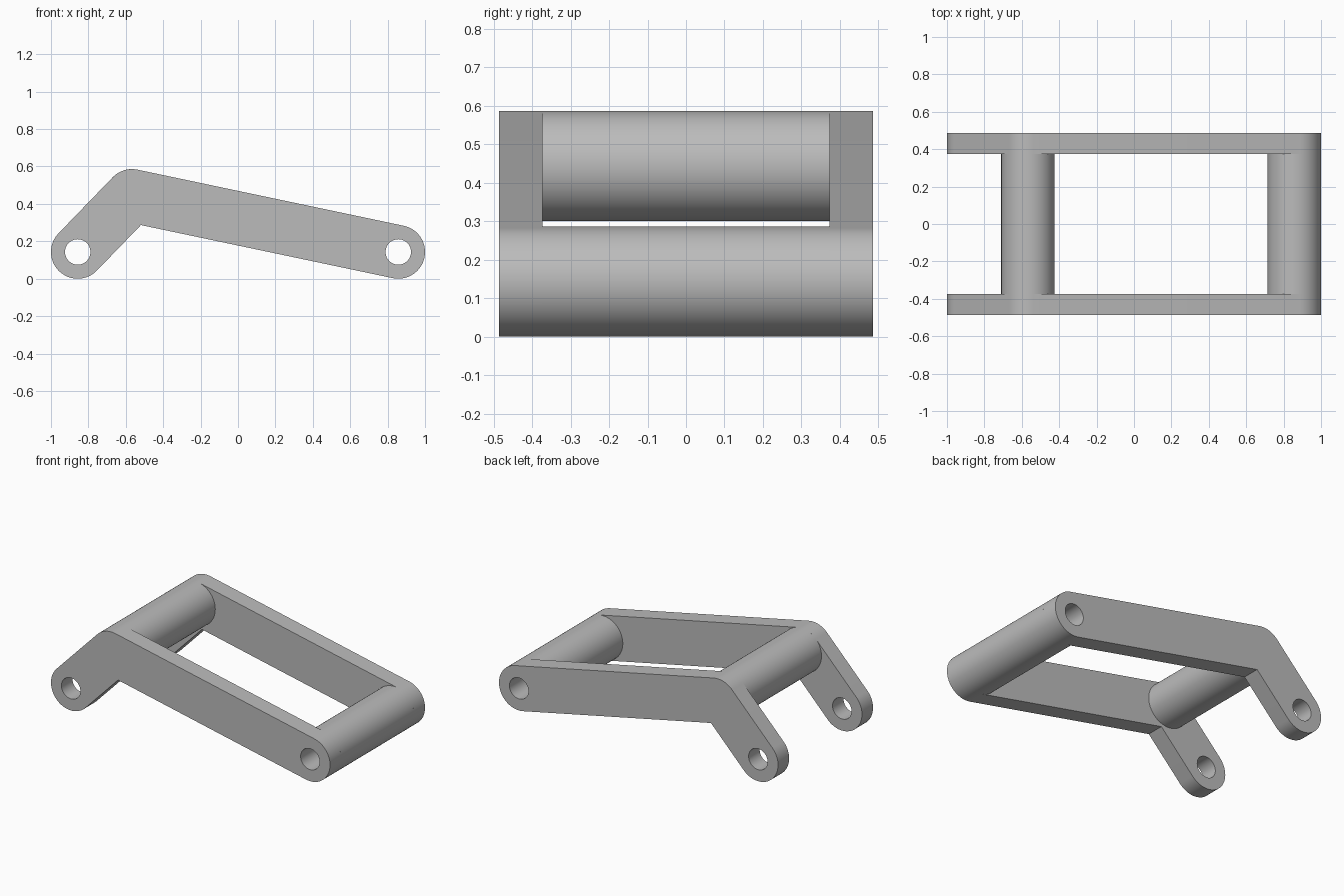
import bpy
from math import atan2, cos, sin, pi, radians
from mathutils import Vector

cube = bpy.data.objects.get("Cube")
if cube:
    bpy.data.objects.remove(cube)

R, HOLE = 0.143, 0.068             # boss and bore radii
OUTER, INNER = 0.486, 0.373        # plate faces along y
FOOT, ELBOW, TIP = Vector((-0.857, 0.143)), Vector((-0.567, 0.443)), Vector((0.857, 0.143))

grey = bpy.data.materials.new("plain grey")
grey.use_nodes = True
colour = (0.5, 0.5, 0.5, 1)
grey.diffuse_color = colour
grey.node_tree.nodes["Principled BSDF"].inputs["Base Color"].default_value = colour


def arc(centre, radius, start, end, steps):
    angles = [start + (end - start) * i / steps for i in range(steps + 1)]
    return [centre + radius * Vector((cos(a), sin(a))) for a in angles]


def circle(centre, radius):
    return arc(centre, radius, 0, 2 * pi, 64)[:-1]


def extrude(name, loops, y0, y1):
    """Fill the loops (outline first, then holes) and extrude from y0 to y1."""
    curve = bpy.data.curves.new(name, "CURVE")
    curve.dimensions, curve.fill_mode = "2D", "BOTH"
    curve.extrude = (y1 - y0) / 2
    for loop in loops:
        spline = curve.splines.new("POLY")
        spline.points.add(len(loop) - 1)
        for point, co in zip(spline.points, loop):
            point.co = (co.x, co.y, 0, 1)
        spline.use_cyclic_u = True
    curve.materials.append(grey)
    obj = bpy.data.objects.new(name, curve)
    obj.rotation_euler.x = pi / 2
    obj.location.y = (y0 + y1) / 2
    bpy.context.collection.objects.link(obj)
    bpy.ops.object.select_all(action="DESELECT")
    obj.select_set(True)
    bpy.context.view_layer.objects.active = obj
    bpy.ops.object.convert(target="MESH")
    bpy.ops.object.shade_smooth_by_angle(angle=radians(30))


# Bent side plate: rounded ends, rounded outer elbow, sharp inner elbow
short, long = ELBOW - FOOT, TIP - ELBOW
a, b = atan2(short.y, short.x), atan2(long.y, long.x)
mid = (a + b) / 2 - pi / 2
inner_corner = ELBOW + R / cos((a - b) / 2) * Vector((cos(mid), sin(mid)))
outline = (arc(FOOT, R, a + pi / 2, a + 3 * pi / 2, 32) + [inner_corner]
           + arc(TIP, R, b - pi / 2, b + pi / 2, 32)
           + arc(ELBOW, R, b + pi / 2, a + pi / 2, 14))
plate = [outline, circle(FOOT, HOLE), circle(TIP, HOLE)]
extrude("front_side_plate", plate, -OUTER, -INNER)
extrude("back_side_plate", plate, INNER, OUTER)

# Cross members: solid bar at the elbow, bored tube at the tip
extrude("elbow_crossbar", [circle(ELBOW, R)], -INNER, INNER)
extrude("tip_tube", [circle(TIP, R), circle(TIP, HOLE)], -INNER, INNER)
